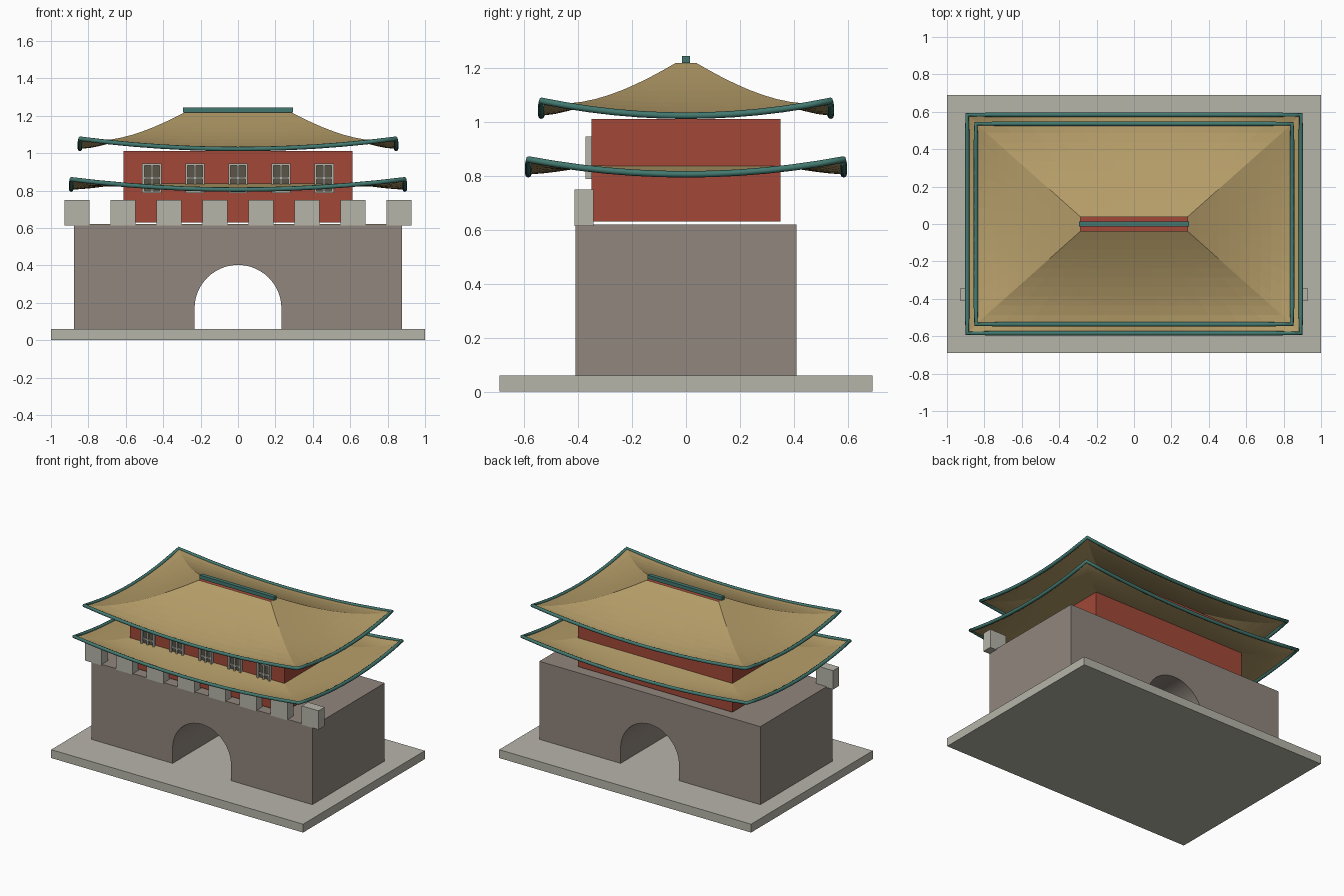
import bpy, bmesh, math

if "Cube" in bpy.data.objects:
    bpy.data.objects.remove(bpy.data.objects["Cube"])


def material(name, rgb):
    m = bpy.data.materials.new(name)
    m.diffuse_color = (*rgb, 1)
    m.use_nodes = True
    m.node_tree.nodes["Principled BSDF"].inputs["Base Color"].default_value = m.diffuse_color
    return m


PALE = material("pale_stone", (0.47, 0.46, 0.40))
STONE = material("wall_stone", (0.28, 0.24, 0.205))
RED = material("red_plaster", (0.36, 0.065, 0.04))
TILE = material("ochre_tile", (0.46, 0.335, 0.14))
TEAL = material("teal_trim", (0.055, 0.19, 0.16))
DARK = material("dark_panes", (0.10, 0.09, 0.065))


def finish(name, bm, mat):
    me = bpy.data.meshes.new(name)
    bm.to_mesh(me)
    bm.free()
    me.materials.append(mat)
    ob = bpy.data.objects.new(name, me)
    bpy.context.collection.objects.link(ob)
    return ob


def box(name, x, y, z, mat):
    """Box from (min, max) pairs."""
    bm = bmesh.new()
    bmesh.ops.create_cube(bm, size=1)
    for v in bm.verts:
        v.co = [(a + b) / 2 + c * (b - a) for c, (a, b) in zip(v.co, (x, y, z))]
    return finish(name, bm, mat)


# Plinth and gate wall
box("plinth", (-1, 1), (-0.69, 0.69), (0, 0.06), PALE)
for s, side in ((-1, "left"), (1, "right")):
    box("wall_" + side, sorted((s * 0.232, s * 0.877)), (-0.41, 0.41), (0.06, 0.62), STONE)

# Arched passage block: strips between the arch curve and the wall top
bm = bmesh.new()
R, ZC, N = 0.232, 0.17, 32
rows = []
for i in range(N + 1):
    a = math.pi * i / N
    x, z = -R * math.cos(a), ZC + R * math.sin(a)
    rows.append([bm.verts.new(p) for p in ((x, -0.41, z), (x, -0.41, 0.62), (x, 0.41, 0.62), (x, 0.41, z))])
for p, q in zip(rows, rows[1:]):
    for k in range(4):
        bm.faces.new((p[k], q[k], q[(k + 1) % 4], p[(k + 1) % 4]))
bm.faces.new(rows[0])
bm.faces.new(rows[-1][::-1])
bmesh.ops.recalc_face_normals(bm, faces=bm.faces)
arch = finish("arch_block", bm, STONE)

# Battlements along the front
for i in range(8):
    c = (i - 3.5) * 0.246
    box(f"battlement_{i + 1}", (c - 0.067, c + 0.067), (-0.412, -0.342), (0.613, 0.748), PALE)

# Hall
box("hall", (-0.613, 0.613), (-0.35, 0.35), (0.63, 1.01), RED)

# Lattice windows
for i in range(5):
    c = (i - 2) * 0.23
    n = f"window_{i + 1}"
    box(n + "_panes", (c - 0.05, c + 0.05), (-0.358, -0.349), (0.79, 0.943), DARK)
    for k, dx in enumerate((-0.046, 0, 0.046)):
        box(f"{n}_upright_{k}", (c + dx - 0.006, c + dx + 0.006), (-0.372, -0.35), (0.788, 0.945), PALE)
    for k, z in enumerate((0.793, 0.867, 0.939)):
        box(f"{n}_crossbar_{k}", (c - 0.052, c + 0.052), (-0.37, -0.35), (z - 0.005, z + 0.005), PALE)


def roof(name, inner, outer, z_top, z_eave, lift, smooth, nu=12, nv=10):
    """Open hipped sheet with concave slopes and upturned corners, plus a rim tube."""
    def point(side, s, t):
        hx, hy = [a + (b - a) * t for a, b in zip(inner, outer)]
        z = z_eave + (z_top - z_eave) * (1 - t) ** 1.5 + lift * s * s * t ** 3
        x, y = ((s * hx, -hy), (hx, s * hy), (-s * hx, hy), (-hx, -s * hy))[side]
        return x, y, z

    bm = bmesh.new()
    ring = [(d, 2 * i / nu - 1) for d in range(4) for i in range(nu)]
    grid = [[bm.verts.new(point(d, s, j / nv)) for d, s in ring] for j in range(nv + 1)]
    n = len(ring)
    for j in range(nv):
        for i in range(n):
            k = (i + 1) % n
            f = bm.faces.new((grid[j + 1][i], grid[j + 1][k], grid[j][k], grid[j][i]))
            f.smooth = smooth
    for j in range(nv):
        for d in range(4):
            e = bm.edges.get((grid[j][d * nu], grid[j + 1][d * nu]))
            e.smooth = False
    finish(name, bm, TILE)

    cu = bpy.data.curves.new(name + "_rim", 'CURVE')
    cu.dimensions = '3D'
    cu.bevel_depth, cu.bevel_resolution = 0.012, 2
    sp = cu.splines.new('POLY')
    sp.points.add(n - 1)
    for p, (d, s) in zip(sp.points, ring):
        p.co = (*point(d, s, 1), 1)
    sp.use_cyclic_u = True
    cu.materials.append(TEAL)
    bpy.context.collection.objects.link(bpy.data.objects.new(name + "_rim", cu))


roof("lower_roof", (0.605, 0.342), (0.892, 0.584), 0.838, 0.805, 0.055, True)
roof("upper_roof", (0.285, 0.037), (0.845, 0.536), 1.218, 1.022, 0.055, False)

# Ridge bar
box("ridge", (-0.295, 0.295), (-0.014, 0.014), (1.217, 1.243), TEAL)

# Smooth the arch vault while keeping its edges crisp
bpy.context.view_layer.objects.active = arch
arch.select_set(True)
bpy.ops.object.shade_smooth_by_angle(angle=math.radians(30))
